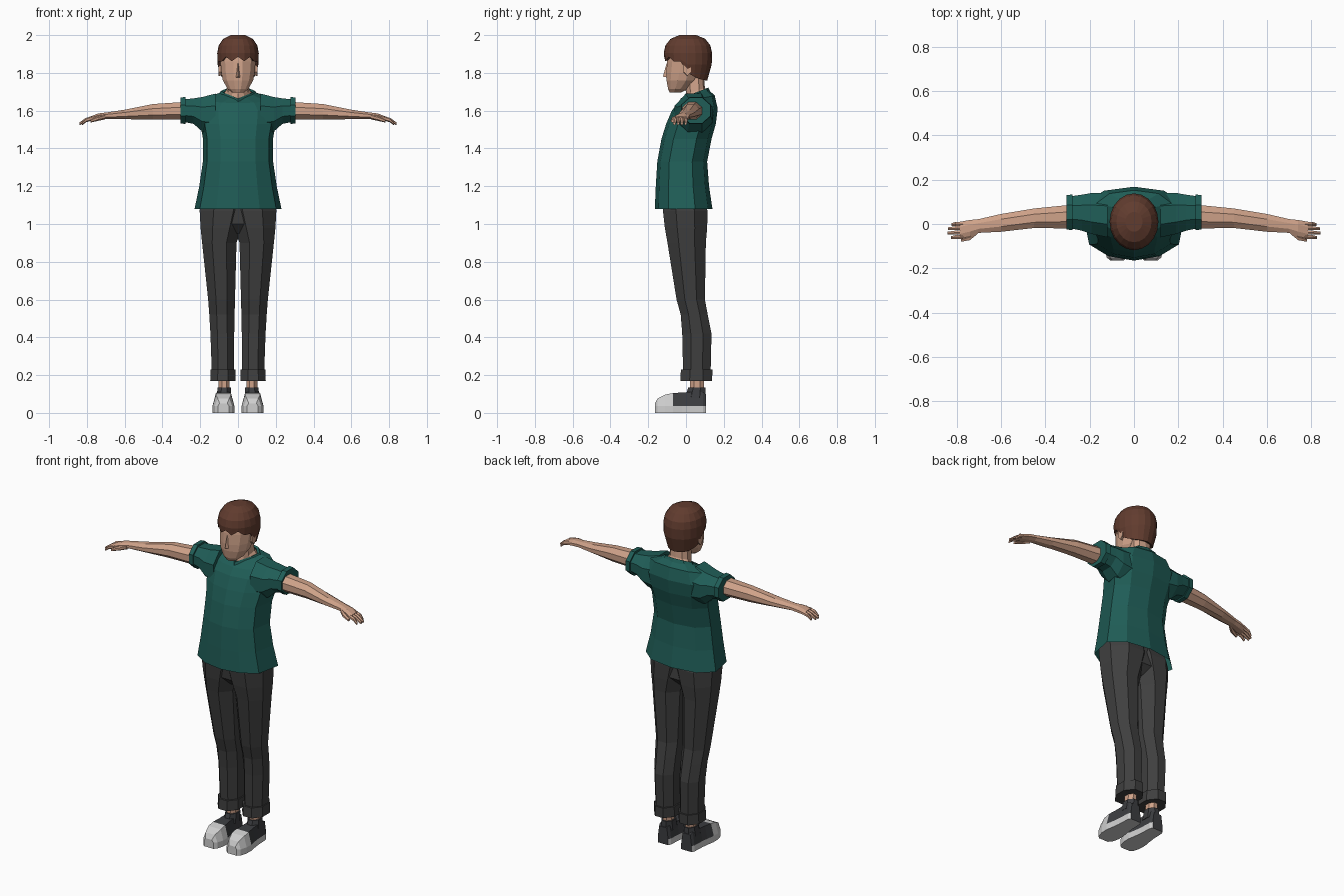
import bpy, bmesh, math


def material(name, rgb):
    m = bpy.data.materials.new(name)
    m.diffuse_color = (*rgb, 1)
    return m


SKIN = material("skin", (0.62, 0.36, 0.25))
HAIR = material("brown hair", (0.12, 0.045, 0.028))
SHIRT = material("teal cloth", (0.014, 0.11, 0.095))
PANTS = material("charcoal cloth", (0.05, 0.05, 0.05))
SHOE = material("dark canvas", (0.045, 0.047, 0.052))
RUBBER = material("light rubber", (0.62, 0.62, 0.62))


def loft(name, rings, mats, caps=(True, True), mirror=False, rule=None):
    """Skin a list of equal-length rings of points."""
    bm = bmesh.new()
    vs = [[bm.verts.new(p) for p in r] for r in rings]
    n = len(rings[0])
    for a, b in zip(vs, vs[1:]):
        for i in range(n):
            j = (i + 1) % n
            bm.faces.new((a[i], a[j], b[j], b[i]))
    if caps[0]:
        bm.faces.new(vs[0][::-1])
    if caps[1]:
        bm.faces.new(vs[-1])
    bmesh.ops.recalc_face_normals(bm, faces=bm.faces[:])
    if rule:
        for f in bm.faces:
            f.material_index = rule(f.calc_center_median())
    me = bpy.data.meshes.new(name)
    bm.to_mesh(me)
    bm.free()
    for m in mats:
        me.materials.append(m)
    ob = bpy.data.objects.new(name, me)
    bpy.context.collection.objects.link(ob)
    if mirror:
        ob.modifiers.new("mirror", 'MIRROR')
    return ob


def round_ring(axis, pos, a0, a1, b0, b1, n=8):
    """Polygon filling the box a0..a1, b0..b1, across the x or z axis."""
    k = 1 / math.cos(math.pi / n)
    pts = []
    for i in range(n):
        t = 2 * math.pi * (i + 0.5) / n
        a = (a0 + a1) / 2 + (a1 - a0) / 2 * k * math.cos(t)
        b = (b0 + b1) / 2 + (b1 - b0) / 2 * k * math.sin(t)
        pts.append((pos, a, b) if axis == 'x' else (a, b, pos))
    return pts


def limb(name, axis, rows, mat, n=8, mirror=True):
    return loft(name, [round_ring(axis, *r, n=n) for r in rows], [mat], mirror=mirror)


BODY = [(0, -1), (.5, -.87), (.88, -.52), (1, .4), (.65, .85), (0, 1)]
VNECK = [(0, -1), (.4, -.5), (.8, 0), (1, .4), (.65, .85), (0, 1)]


def body_ring(zf, zb, yf, yb, hw, shape=BODY):
    """Symmetric torso section that may tilt from front to back."""
    half = [(x * hw, (yf + yb) / 2 + y * (yb - yf) / 2, zf + (zb - zf) * (y + 1) / 2)
            for x, y in shape]
    return half + [(-x, y, z) for x, y, z in half[-2:0:-1]]


# Shirt: body, sleeves, rolled sleeve cuffs and V collar
loft("shirt_body", [
    body_ring(1.08, 1.08, -.165, .14, .23),
    body_ring(1.20, 1.20, -.16, .122, .205),
    body_ring(1.33, 1.33, -.152, .112, .186),
    body_ring(1.45, 1.45, -.13, .135, .185),
    body_ring(1.53, 1.53, -.105, .158, .2),
    body_ring(1.60, 1.61, -.075, .168, .21),
    body_ring(1.64, 1.68, -.045, .152, .17),
    body_ring(1.66, 1.715, -.022, .115, .087, VNECK)], [SHIRT], caps=(False, False))
limb("sleeve", 'x', [
    (.12, -.06, .14, 1.47, 1.69), (.19, -.045, .14, 1.49, 1.672),
    (.235, -.03, .132, 1.53, 1.665), (.285, -.02, .125, 1.54, 1.66)], SHIRT)
limb("sleeve_cuff", 'x', [
    (.277, -.027, .133, 1.53, 1.672), (.305, -.025, .13, 1.532, 1.67)], SHIRT)
loft("collar", [
    body_ring(1.645, 1.703, -.038, .128, .104, VNECK),
    body_ring(1.665, 1.722, -.028, .118, .09, VNECK),
    body_ring(1.66, 1.715, -.014, .108, .076, VNECK)], [SHIRT], caps=(False, False))

# Neck
loft("neck", [
    body_ring(1.64, 1.70, -.022, .11, .084, VNECK),
    body_ring(1.69, 1.72, 0, .1, .06),
    body_ring(1.79, 1.79, -.01, .095, .055)], [SKIN])

# Head with nose and ears
limb("head", 'z', [
    (1.695, -.03, .03, -.085, -.03), (1.715, -.055, .055, -.095, .01),
    (1.76, -.08, .08, -.103, .06), (1.80, -.088, .088, -.104, .085),
    (1.86, -.093, .093, -.1, .105), (1.92, -.088, .088, -.09, .105)], SKIN, 12, False)
loft("nose", [
    [(-.016, -.095, 1.775), (0, -.122, 1.78), (.016, -.095, 1.775)],
    [(-.006, -.095, 1.85), (0, -.103, 1.85), (.006, -.095, 1.85)]], [SKIN])
limb("ear", 'x', [
    (.08, -.012, .018, 1.79, 1.85), (.102, -.012, .026, 1.79, 1.86)], SKIN, 6)

# Hair: rounded cap with a jagged fringe and a longer back
HEM = [1.885, 1.862, 1.885, 1.86, 1.86, 1.80, 1.78, 1.768, 1.762, 1.76, 1.76]
N = 20


def hair_ring(place):
    """place(hem height) gives the scale and height at each point."""
    pts = []
    for i in range(N):
        s, z = place(HEM[min(i, N - i)])
        t = 2 * math.pi * i / N
        pts.append((.11 * s * math.sin(t), .01 - .128 * s * math.cos(t), z))
    return pts


def hem_scale(h):
    return min(.98, .8 + .19 * (h - 1.76) / .1)


loft("hair", [
    hair_ring(lambda h: (hem_scale(h) * .75, h + .01)),
    hair_ring(lambda h: (hem_scale(h), h)),
    hair_ring(lambda h: (.985, max(h + .012, 1.845))),
    hair_ring(lambda h: (1, 1.905)),
    hair_ring(lambda h: (.93, 1.945)),
    hair_ring(lambda h: (.72, 1.98)),
    hair_ring(lambda h: (.35, 2.0))], [HAIR], caps=(False, True))

# Arms, fingers and thumbs
limb("arm", 'x', [
    (.25, -.02, .09, 1.55, 1.65), (.3, -.02, .085, 1.553, 1.645),
    (.45, -.018, .07, 1.553, 1.635), (.6, -.035, .045, 1.555, 1.605),
    (.7, -.04, .022, 1.555, 1.59), (.74, -.056, .018, 1.55, 1.585),
    (.785, -.068, .01, 1.545, 1.568)], SKIN)
for k, (y, tip) in enumerate([(-.058, .825), (-.038, .84), (-.018, .838), (.001, .822)]):
    limb(f"finger_{k + 1}", 'x', [
        (.77, y - .009, y + .009, 1.55, 1.57),
        (.805, y - .01, y + .008, 1.54, 1.56),
        (tip, y - .01, y + .003, 1.525, 1.537)], SKIN, 6)
limb("thumb", 'x', [
    (.705, -.045, -.02, 1.555, 1.58), (.74, -.073, -.045, 1.548, 1.57),
    (.78, -.08, -.063, 1.538, 1.552)], SKIN, 6)

# Trousers: legs, seat and turned-up cuffs
limb("trouser_leg", 'z', [
    (.2, .022, .138, -.015, .13), (.42, .02, .146, -.02, .135),
    (.52, .018, .152, -.028, .115), (.6, .016, .158, -.05, .1),
    (.9, .008, .19, -.098, .105), (.98, -.02, .198, -.112, .112),
    (1.07, -.05, .203, -.122, .114), (1.13, -.06, .198, -.12, .093)], PANTS)
limb("trouser_seat", 'z', [
    (.95, -.02, .02, -.06, .06), (1.0, -.08, .08, -.108, .108),
    (1.12, -.09, .09, -.12, .095)], PANTS, mirror=False)
limb("trouser_cuff", 'z', [
    (.17, .014, .147, -.03, .138), (.23, .014, .145, -.027, .14)], PANTS)

# Ankles and shoes
limb("ankle", 'z', [
    (.1, .045, .102, .02, .093), (.2, .045, .102, .02, .098)], SKIN)
limb("shoe_collar", 'z', [
    (.08, .036, .114, -.005, .104), (.115, .038, .11, .005, .104),
    (.135, .038, .108, .012, .103)], SHOE)


def shoe_section(y, wb, wt, top, cx=.077, band=.036):
    return [(cx + x, y, z) for x, z in (
        (-wb, 0), (-wb, band), (-wt, top), (wt, top), (wb, band), (wb, 0))]


loft("shoe", [shoe_section(*r) for r in (
    (-.165, .03, .02, .05), (-.15, .046, .031, .077), (-.11, .057, .04, .097),
    (-.068, .058, .04, .105), (-.02, .05, .034, .108), (.02, .045, .032, .11),
    (.09, .042, .031, .11), (.106, .034, .025, .1))], [SHOE, RUBBER], mirror=True,
    rule=lambda c: 1 if c.z < .037 or c.y < -.07 else 0)
